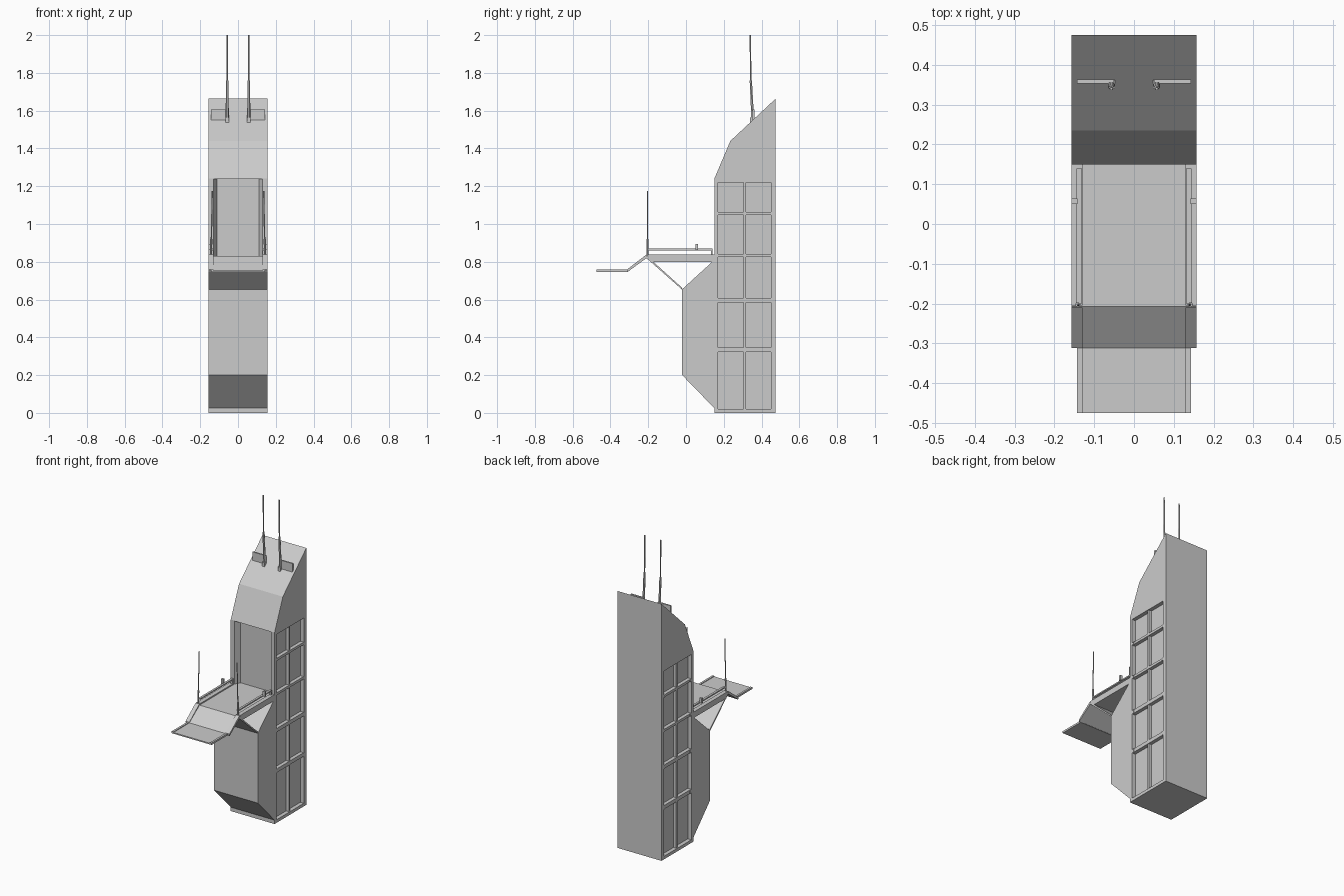
import bpy, bmesh
from mathutils import Vector

if "Cube" in bpy.data.objects:
    bpy.data.objects.remove(bpy.data.objects["Cube"])


def make(name, bm):
    bmesh.ops.recalc_face_normals(bm, faces=bm.faces)
    me = bpy.data.meshes.new(name)
    bm.to_mesh(me)
    bm.free()
    ob = bpy.data.objects.new(name, me)
    bpy.context.collection.objects.link(ob)
    return ob


def prism(name, pts, move):
    """Extrude a flat outline of 3D points along a vector."""
    bm = bmesh.new()
    f = bm.faces.new([bm.verts.new(p) for p in pts])
    r = bmesh.ops.extrude_face_region(bm, geom=[f])
    vs = [v for v in r["geom"] if isinstance(v, bmesh.types.BMVert)]
    bmesh.ops.translate(bm, verts=vs, vec=Vector(move))
    return make(name, bm)


def side_profile(name, yz, x0, x1):
    return prism(name, [(x0, y, z) for y, z in yz], (x1 - x0, 0, 0))


def box(name, x, y, z):
    return side_profile(name, [(y[0], z[0]), (y[1], z[0]), (y[1], z[1]), (y[0], z[1])], *x)


def rod(name, path, radii, sides=6):
    """Stepped or bent rod: one ring per path point, rings kept horizontal."""
    from math import cos, sin, tau
    bm = bmesh.new()
    rings = [[bm.verts.new((x + r * cos(tau * i / sides), y + r * sin(tau * i / sides), z))
              for i in range(sides)] for (x, y, z), r in zip(path, radii)]
    for a, b in zip(rings, rings[1:]):
        for i in range(sides):
            j = (i + 1) % sides
            bm.faces.new((a[i], a[j], b[j], b[i]))
    bm.faces.new(rings[0])
    bm.faces.new(rings[-1])
    return make(name, bm)


def cut(ob, cutter):
    m = ob.modifiers.new("cut", 'BOOLEAN')
    m.operation, m.solver, m.object = 'DIFFERENCE', 'EXACT', cutter
    bpy.context.view_layer.objects.active = ob
    bpy.ops.object.modifier_apply(modifier=m.name)
    bpy.data.objects.remove(cutter)


W = 0.157
# Tower body
body = side_profile("tower_body", [(0.475, 0), (0.15, 0), (0.15, 0.025), (-0.02, 0.2), (-0.02, 0.655),
                                   (0.15, 0.81), (0.15, 1.24), (0.235, 1.44), (0.475, 1.664)], -W, W)

# Doorway recess with tapered jambs
d = 0.035
cut(body, prism("door_cutter", [(-0.136, 0.14, 0.83), (0.136, 0.14, 0.83),
                                (0.11, 0.15 + d, 0.83), (-0.11, 0.15 + d, 0.83)], (0, 0, 0.408)))

# Recessed side windows
D = 0.025
for s in (-1, 1):
    cut(body, box("window_cutter", sorted((s * (W - D), s * 0.2)), (0.17, 0.45), (0.02, 1.22)))

for s, side in ((-1, "left"), (1, "right")):
    def sx(a, b):
        return sorted((s * a, s * b))

    # Window mullion, bars and bar end clips
    box(f"{side}_mullion", sx(W - D, W - 0.006), (0.304, 0.317), (0.02, 1.22))
    for i, z in enumerate((0.335, 0.597, 0.832, 1.055)):
        h = 0.012 if z < 0.7 else 0.008
        box(f"{side}_window_bar_{i}", sx(W - D, W - 0.002), (0.17, 0.45), (z - h, z + h))
        for y in (0.17, 0.437):
            box(f"{side}_bar_clip_{i}", sx(W - D, W), (y, y + 0.013), (z - h, z + h))

    # Balcony curb, handrail, rear post and knob
    box(f"{side}_curb", sx(0.13, W), (-0.205, 0.15), (0.825, 0.838))
    box(f"{side}_handrail", sx(0.131, 0.145), (-0.2, 0.14), (0.861, 0.869))
    box(f"{side}_rail_post", sx(0.131, 0.145), (0.132, 0.14), (0.83, 0.869))
    box(f"{side}_rail_knob", sx(0.142, W), (0.05, 0.064), (0.862, 0.895))

    # Balcony pole
    rod(f"{side}_pole", [(s * 0.143, -0.203, 0.83), (s * 0.142, -0.203, 0.92),
                         (s * 0.141, -0.203, 0.92), (s * 0.136, -0.204, 1.175)],
        (0.006, 0.006, 0.0035, 0.003))

    # Flap rims
    box(f"{side}_flap_rim", sx(0.13, 0.143), (-0.475, -0.31), (0.75, 0.759))
    side_profile(f"{side}_ramp_rim", [(-0.31, 0.745), (-0.21, 0.822), (-0.21, 0.838), (-0.312, 0.759)],
                 *sx(0.13, W))

    # Roof antenna and bracket
    a = 0.057
    rod(f"{side}_antenna", [(s * a, 0.353, 1.54), (s * a, 0.35, 1.62), (s * a, 0.343, 1.76),
                            (s * a, 0.343, 1.76), (s * a, 0.34, 2.0)],
        (0.0085, 0.008, 0.007, 0.0045, 0.004))
    box(f"{side}_antenna_foot", sx(0.048, 0.066), (0.34, 0.362), (1.535, 1.565))
    box(f"{side}_antenna_bracket", sx(0.05, 0.143), (0.353, 0.363), (1.55, 1.605))

# Balcony deck, sloped brace, ramp and front flap
side_profile("balcony_deck", [(0.15, 0.8), (0.15, 0.83), (-0.208, 0.83), (-0.208, 0.82), (-0.188, 0.8)], -W, W)
side_profile("balcony_brace", [(-0.02, 0.652), (-0.02, 0.662), (-0.198, 0.822), (-0.21, 0.82)], -W, W)
side_profile("ramp", [(-0.31, 0.746), (-0.208, 0.82), (-0.208, 0.83), (-0.312, 0.755)], -W, W)
box("front_flap", (-0.143, 0.143), (-0.475, -0.308), (0.747, 0.755))
